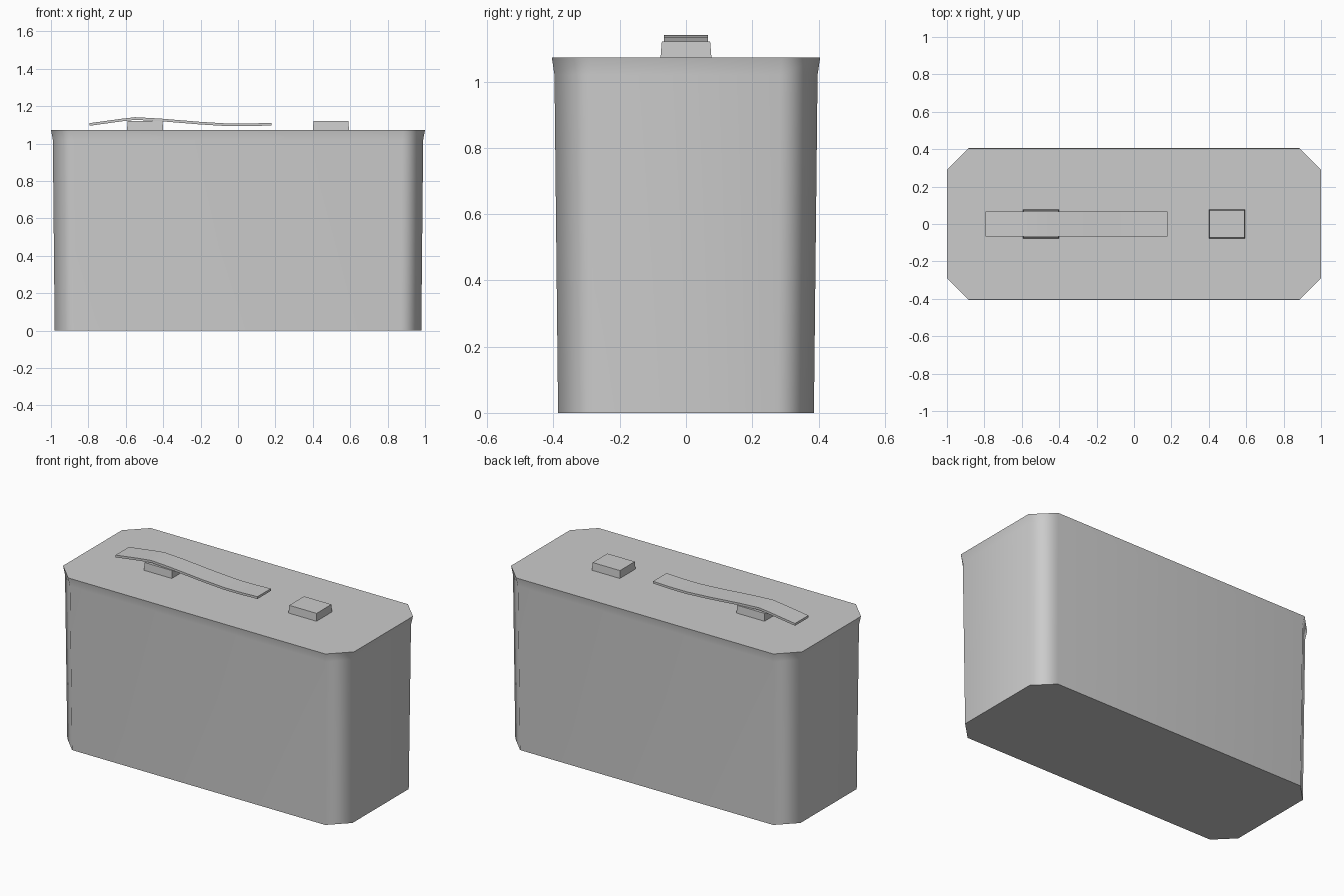
import bpy
import bmesh
import math

if "Cube" in bpy.data.objects:
    bpy.data.objects.remove(bpy.data.objects["Cube"], do_unlink=True)

# Single plain grey
grey = bpy.data.materials.new("plain_grey")
grey.use_nodes = True
colour = (0.6, 0.6, 0.6, 1)
grey.diffuse_color = colour
grey.node_tree.nodes["Principled BSDF"].inputs["Base Color"].default_value = colour


def octagon(hx, hy, cut):
    """Rectangle outline with its four corners cut, counter-clockwise."""
    return [(hx, -hy + cut), (hx, hy - cut), (hx - cut, hy), (-hx + cut, hy),
            (-hx, hy - cut), (-hx, -hy + cut), (-hx + cut, -hy), (hx - cut, -hy)]


def rectangle(x0, x1, hy):
    return [(x0, -hy), (x1, -hy), (x1, hy), (x0, hy)]


def loft(name, rings, angle):
    """Skin a stack of equal-sized rings of 3D points and cap both ends."""
    bm = bmesh.new()
    loops = [[bm.verts.new(p) for p in ring] for ring in rings]
    for low, high in zip(loops, loops[1:]):
        for i in range(len(low)):
            j = (i + 1) % len(low)
            bm.faces.new((low[i], low[j], high[j], high[i]))
    bm.faces.new(loops[0][::-1])
    bm.faces.new(loops[-1])
    bmesh.ops.recalc_face_normals(bm, faces=bm.faces)
    mesh = bpy.data.meshes.new(name)
    bm.to_mesh(mesh)
    bm.free()
    mesh.materials.append(grey)
    obj = bpy.data.objects.new(name, mesh)
    bpy.context.collection.objects.link(obj)
    bpy.ops.object.select_all(action='DESELECT')
    obj.select_set(True)
    bpy.context.view_layer.objects.active = obj
    bpy.ops.object.shade_smooth_by_angle(angle=math.radians(angle))
    return obj


def at_height(outline, z):
    return [(x, y, z) for x, y in outline]


# Case body: slight taper with a flared rim at the top
body = loft("case_body", [
    at_height(octagon(0.98, 0.386, 0.11), 0),
    at_height(octagon(0.99, 0.397, 0.113), 1.02),
    at_height(octagon(1.0, 0.405, 0.116), 1.073)], 50)
weighted = body.modifiers.new("flat_panels", 'WEIGHTED_NORMAL')
weighted.keep_sharp = True

# Two handle mounts on the lid
for name, x in (("right_mount", -0.497), ("left_mount", 0.497)):
    loft(name, [at_height(rectangle(x - 0.096, x + 0.096, 0.077), 1.07),
                at_height(rectangle(x - 0.094, x + 0.094, 0.073), 1.12)], 30)

# Loose handle strap, bent over the right mount
path = [(-0.795, 1.102), (-0.62, 1.126), (-0.55, 1.134), (-0.42, 1.127),
        (-0.2, 1.109), (-0.05, 1.1), (0.06, 1.1), (0.18, 1.104)]
half_width, half_thick = 0.066, 0.007
loft("handle_strap", [
    [(x, -half_width, z - half_thick), (x, half_width, z - half_thick),
     (x, half_width, z + half_thick), (x, -half_width, z + half_thick)]
    for x, z in path], 40)
